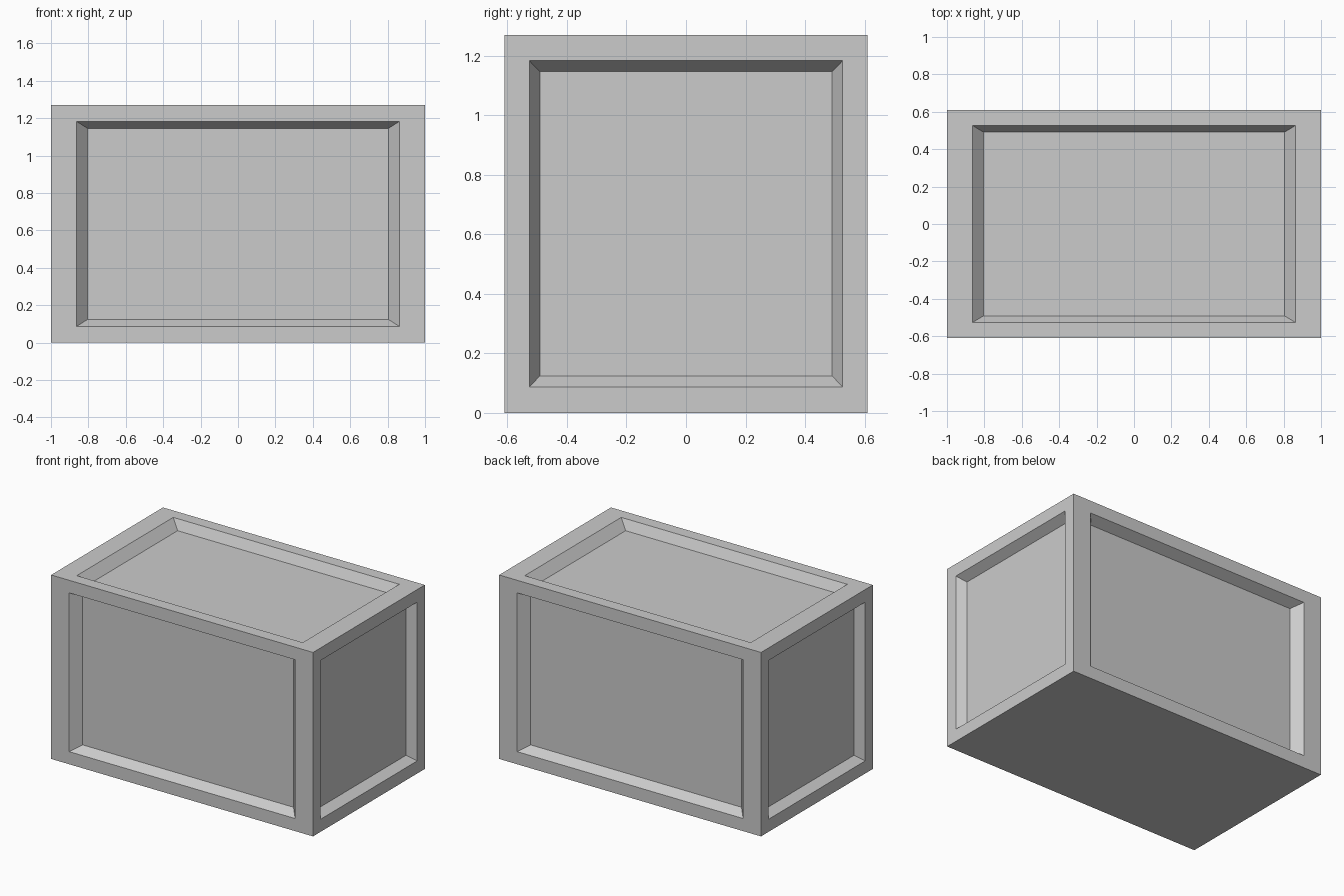
import bpy
import bmesh
from mathutils import Vector

cube = bpy.data.objects.get("Cube")
if cube:
    bpy.data.objects.remove(cube, do_unlink=True)

SIZE = Vector((2.0, 1.22, 1.27))
RIM = 0.863       # panel opening as a share of the face
FLOOR = 0.805     # sunken panel floor as a share of the face
DEPTH = (0.06, 0.066, 0.063)   # recess depth along x, y, z

# Plain grey material
grey = bpy.data.materials.new("light_grey")
grey.use_nodes = True
colour = (0.6, 0.6, 0.6, 1.0)
grey.diffuse_color = colour
grey.node_tree.nodes["Principled BSDF"].inputs["Base Color"].default_value = colour


def inset_to(bm, face, centre, scale, sink):
    """Inset a face, scale it about the face centre and sink it inward."""
    normal = face.normal.copy()
    corners = {v.index: v.co.copy() for v in face.verts}
    bmesh.ops.inset_individual(bm, faces=[face], thickness=0.01)
    for vert, corner in zip(face.verts, corners.values()):
        vert.co = centre + (corner - centre) * scale - normal * sink


# Box body with sloped recessed panels on the sides and top; flat base
bm = bmesh.new()
bmesh.ops.create_cube(bm, size=1)
bmesh.ops.scale(bm, vec=SIZE, verts=bm.verts)
bmesh.ops.translate(bm, vec=(0, 0, SIZE.z / 2), verts=bm.verts)
bm.normal_update()
bm.verts.index_update()

for face in [f for f in bm.faces if f.normal.z > -0.5]:
    centre = face.calc_center_median()
    axis = max(range(3), key=lambda i: abs(face.normal[i]))
    inset_to(bm, face, centre, RIM, 0)
    bm.verts.index_update()
    bm.normal_update()
    inset_to(bm, face, centre, FLOOR / RIM, DEPTH[axis])
    bm.verts.index_update()

bmesh.ops.recalc_face_normals(bm, faces=bm.faces)
mesh = bpy.data.meshes.new("panelled_box")
bm.to_mesh(mesh)
bm.free()
mesh.materials.append(grey)
box = bpy.data.objects.new("panelled_box", mesh)
bpy.context.collection.objects.link(box)
